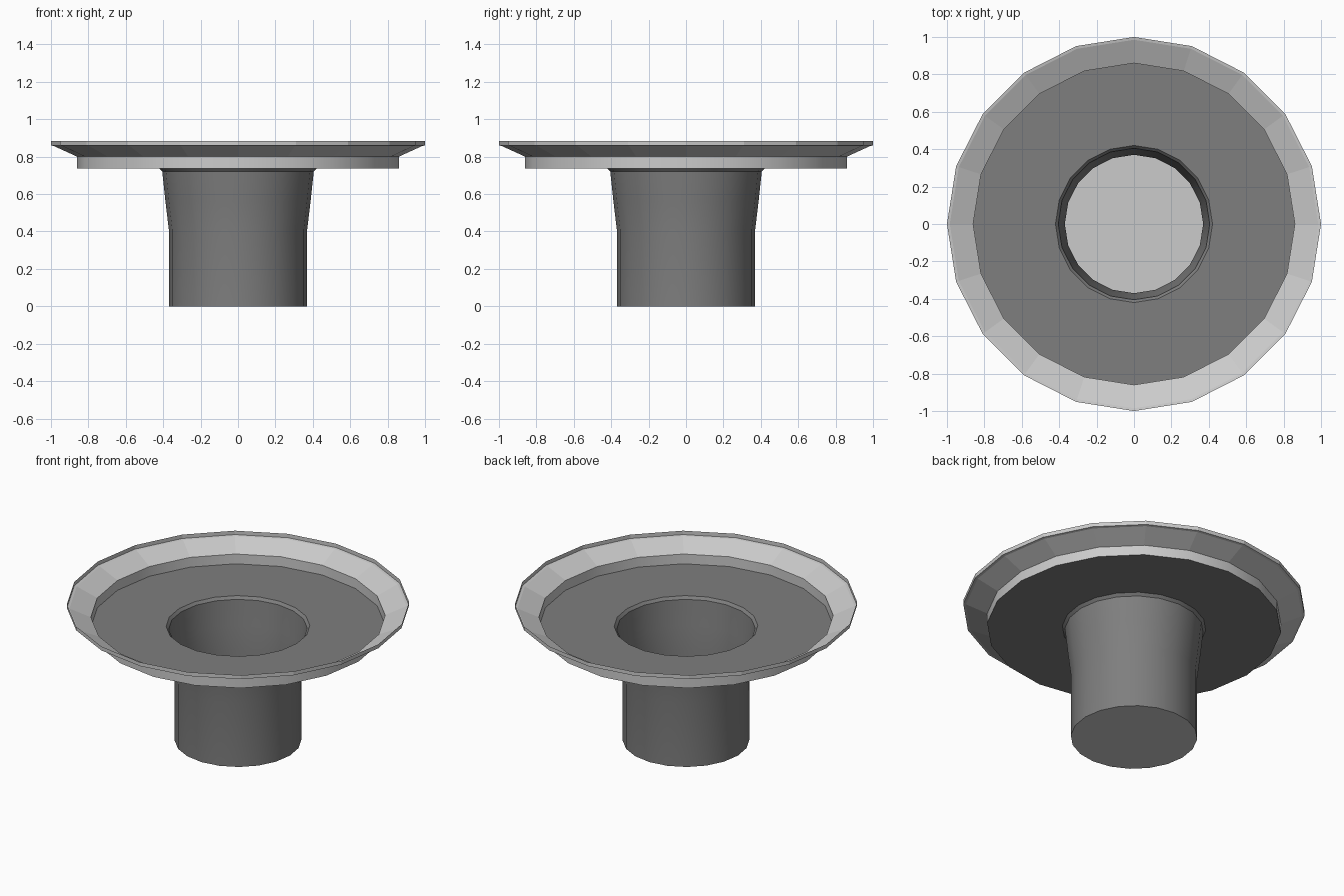
import bpy, bmesh
from math import cos, sin, tau, radians

if "Cube" in bpy.data.objects:
    bpy.data.objects.remove(bpy.data.objects["Cube"])

SIDES = 20


def grey(name, value):
    mat = bpy.data.materials.new(name)
    mat.diffuse_color = (value, value, value, 1)
    mat.use_nodes = True
    mat.node_tree.nodes["Principled BSDF"].inputs["Base Color"].default_value = mat.diffuse_color
    return mat


DARK = grey("dark_grey", 0.21)
LIGHT = grey("light_grey", 0.58)


def lathe(name, profile, mat, smooth=True):
    """Spin an (r, z) profile round the z axis as a thin open shell."""
    bm = bmesh.new()
    rings = [[bm.verts.new((r * cos(tau * i / SIDES), r * sin(tau * i / SIDES), z))
              for i in range(SIDES)] for r, z in profile]
    if len(rings) == 1:  # a single ring makes a disc facing down
        bm.faces.new(rings[0][::-1])
    for low, high in zip(rings, rings[1:]):
        for i in range(SIDES):
            j = (i + 1) % SIDES
            bm.faces.new((low[i], low[j], high[j], high[i]))
    mesh = bpy.data.meshes.new(name)
    bm.to_mesh(mesh)
    bm.free()
    mesh.materials.append(mat)
    obj = bpy.data.objects.new(name, mesh)
    bpy.context.collection.objects.link(obj)
    if smooth:
        bpy.ops.object.select_all(action='DESELECT')
        obj.select_set(True)
        bpy.context.view_layer.objects.active = obj
        bpy.ops.object.shade_smooth_by_angle(angle=radians(30))
    return obj


# Dark hollow stem, flaring towards the dish, with a lighter foot disc
lathe("stem", [(0.37, 0), (0.37, 0.41), (0.388, 0.56), (0.405, 0.72), (0.42, 0.737)], DARK)
lathe("stem_foot", [(0.37, 0)], LIGHT)

# Dark flat dish floor
lathe("dish_floor", [(0.42, 0.737), (0.86, 0.737)], DARK)

# Light dish wall, then the faceted brim with its small upright lip
lathe("dish_wall", [(0.86, 0.737), (0.86, 0.80)], LIGHT)
lathe("brim", [(0.86, 0.80), (0.985, 0.857), (1.0, 0.86), (1.0, 0.885)], LIGHT, smooth=False)
